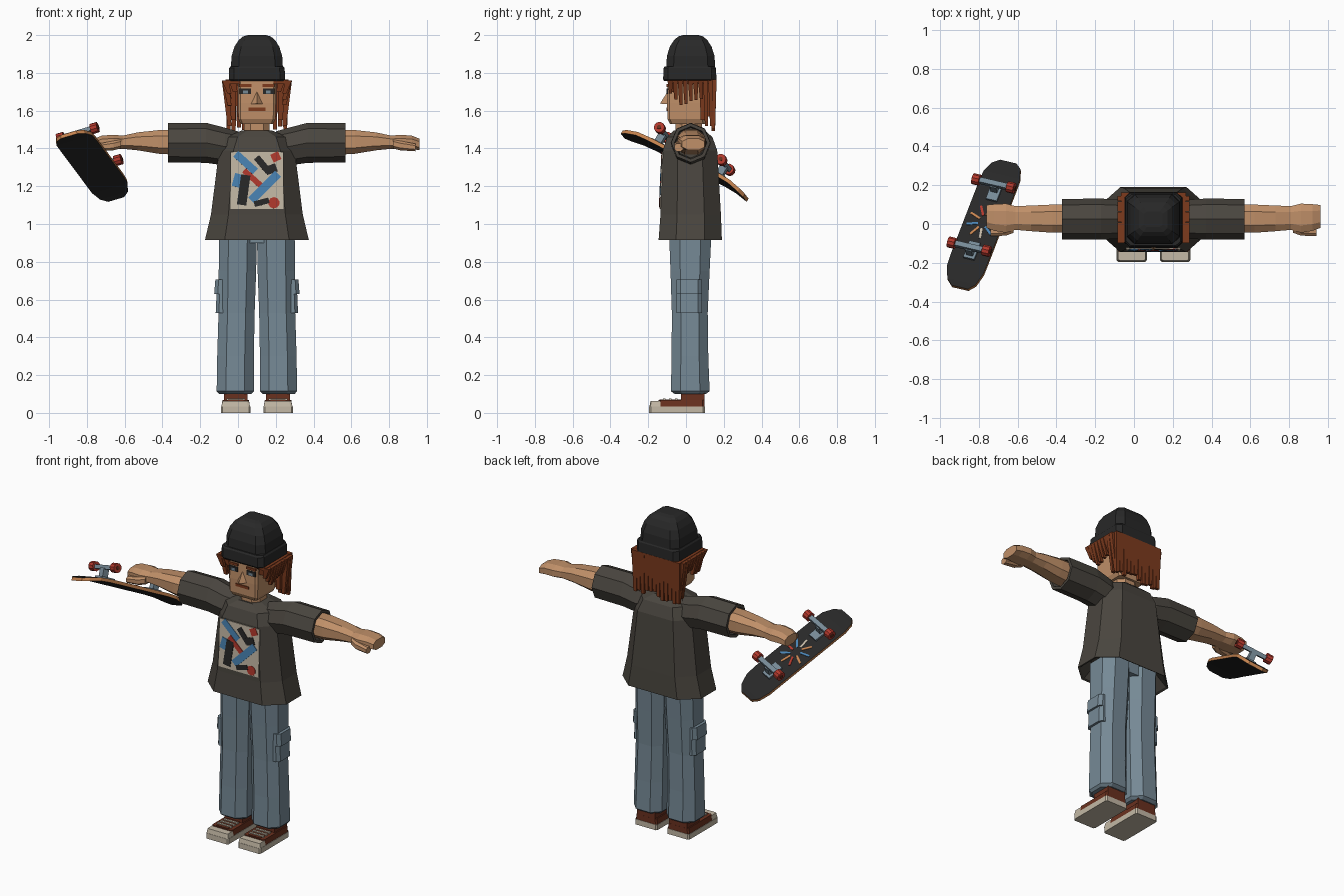
import bpy, bmesh, math, random
from mathutils import Matrix, Vector

random.seed(4)
old = bpy.data.objects.get("Cube")
if old:
    bpy.data.objects.remove(old)
CX = 0.1  # body centre line


def material(name, hexcode):
    lin = [(int(hexcode[i:i + 2], 16) / 255) ** 2.2 for i in (0, 2, 4)] + [1]
    m = bpy.data.materials.new(name)
    m.use_nodes = True
    m.diffuse_color = lin
    m.node_tree.nodes["Principled BSDF"].inputs["Base Color"].default_value = lin
    return m


charcoal = material("charcoal cloth", "4b4741")
black = material("black", "2c2c2c")
skin = material("skin", "be8e68")
hair = material("auburn", "7c3d23")
denim = material("denim", "75889a".replace("9a", "94"))
cream = material("cream", "c2b7a4")
red = material("red", "b03b30")
blue = material("blue", "4a82b2")
orange = material("wood orange", "c48250")
brown = material("shoe brown", "693424")


def finish(name, bm, mats, matrix=None):
    bmesh.ops.recalc_face_normals(bm, faces=bm.faces)
    me = bpy.data.meshes.new(name)
    bm.to_mesh(me)
    bm.free()
    for m in mats if isinstance(mats, list) else [mats]:
        me.materials.append(m)
    ob = bpy.data.objects.new(name, me)
    if matrix:
        ob.matrix_world = matrix
    bpy.context.collection.objects.link(ob)
    return ob


def loft(name, rings, mat, matrix=None):
    bm = bmesh.new()
    rows = [[bm.verts.new(p) for p in r] for r in rings]
    for a, b in zip(rows, rows[1:]):
        n = len(a)
        for i in range(n):
            bm.faces.new((a[i], a[(i + 1) % n], b[(i + 1) % n], b[i]))
    bm.faces.new(rows[0])
    bm.faces.new(rows[-1])
    return finish(name, bm, mat, matrix)


def ring(t, a0, a1, b0, b1, ca=0.3, cb=0.3, axis="z"):
    """Chamfered rectangle across the given axis."""
    u, v = (a1 - a0) / 2 * ca, (b1 - b0) / 2 * cb
    pts = [(a0 + u, b0), (a1 - u, b0), (a1, b0 + v), (a1, b1 - v),
           (a1 - u, b1), (a0 + u, b1), (a0, b1 - v), (a0, b0 + v)]
    return [(t, a, b) if axis == "x" else (a, b, t) for a, b in pts]


def box(name, loc, size, mat, matrix=None, rot=None):
    m = Matrix.Translation(loc) @ (rot or Matrix()) @ Matrix.Diagonal((*size, 1))
    bm = bmesh.new()
    bmesh.ops.create_cube(bm, size=1, matrix=m)
    return finish(name, bm, mat, matrix)


def cylinder(name, loc, r, depth, mat, axis, matrix=None, n=10):
    bm = bmesh.new()
    m = Matrix.Translation(loc) @ Matrix.Rotation(math.pi / 2, 4, axis)
    bmesh.ops.create_cone(bm, cap_ends=True, segments=n, radius1=r, radius2=r, depth=depth, matrix=m)
    return finish(name, bm, mat, matrix)


# Shirt body: flared hem, sloping shoulders, recessed underside
loft("shirt", [ring(z, CX - w, CX + w, f, b, 0.38, 0.55) for z, w, f, b in (
    (0.99, 0.2, -0.1, 0.14), (0.92, 0.26, -0.135, 0.18), (0.915, 0.275, -0.145, 0.19),
    (1.05, 0.243, -0.135, 0.185), (1.39, 0.2, -0.123, 0.165),
    (1.46, 0.165, -0.1, 0.14), (1.495, 0.08, -0.065, 0.1))], charcoal)

# Printed front panel with scattered shapes
panel = Matrix.Translation((CX, -0.1292, 1.23)) @ Matrix.Rotation(math.pi / 2 - 0.035, 4, "X")
box("print_panel", (0, 0, 0.001), (0.28, 0.3, 0.006), cream, panel)
shapes = [(-0.06, 0.095, 0.14, 0.04, -42, blue), (0.1, 0.125, 0.045, 0.045, 25, red),
          (0.03, 0.085, 0.1, 0.035, -50, black), (0.075, 0.06, 0.06, 0.045, 20, black),
          (-0.1, 0, 0.05, 0.07, -15, blue), (-0.02, 0.01, 0.13, 0.03, -42, red),
          (0.04, -0.035, 0.2, 0.045, 45, blue), (-0.07, -0.05, 0.05, 0.16, -8, black),
          (0.025, -0.115, 0.08, 0.03, 15, black)]
for i, (u, v, w, h, deg, mat) in enumerate(shapes):
    box("print_shape", (u, v, 0.004 + i * 0.0004), (w, h, 0.004), mat, panel,
        Matrix.Rotation(math.radians(deg), 4, "Z"))
cylinder("print_dot", (0.09, -0.11, 0.004), 0.03, 0.006, red, "X",
         panel @ Matrix.Translation((0, -0.114, 0.114)) @ Matrix.Rotation(math.pi / 2, 4, "X"))

for s in (-1, 1):
    side = "left" if s > 0 else "right"
    # Sleeve with a hollow cuff
    sleeve = []
    for t, z, r in ((0.1, 1.41, 0.08), (0.17, 1.41, 0.1), (0.27, 1.43, 0.106),
                    (0.47, 1.43, 0.104), (0.47, 1.43, 0.086), (0.43, 1.43, 0.08)):
        sleeve.append([(CX + s * t, 0.025 + r * math.sin(k * math.pi / 4),
                        z + r * math.cos(k * math.pi / 4)) for k in range(8)])
    loft(side + "_sleeve", sleeve, charcoal)
    # Bare arm and flat hand
    loft(side + "_arm", [ring(CX + s * t, y0, y1, z0, z1, 0.5, 0.5, "x") for t, y0, y1, z0, z1 in (
        (0.4, -0.045, 0.1, 1.365, 1.5), (0.52, -0.045, 0.1, 1.372, 1.497), (0.63, -0.037, 0.095, 1.39, 1.485),
        (0.71, -0.03, 0.092, 1.398, 1.468), (0.76, -0.045, 0.105, 1.395, 1.472),
        (0.82, -0.035, 0.102, 1.395, 1.468), (0.86, -0.02, 0.098, 1.392, 1.452))], skin)
    loft(side + "_thumb", [ring(CX + s * t, y0, y1, z0, z1, 0.5, 0.5, "x") for t, y0, y1, z0, z1 in (
        (0.72, -0.045, 0.02, 1.4, 1.45), (0.76, -0.06, 0, 1.39, 1.44), (0.84, -0.062, -0.015, 1.385, 1.425))], skin)
    # Baggy trouser leg
    loft(side + "_leg", [ring(z, *sorted((CX + s * i, CX + s * o)), y0, y1, 0.5, 0.5) for z, i, o, y0, y1 in (
        (0.1, 0.03, 0.2, -0.06, 0.105), (0.115, 0.016, 0.213, -0.08, 0.125), (0.3, 0.016, 0.21, -0.076, 0.118),
        (0.53, 0.012, 0.203, -0.075, 0.115), (0.75, 0.004, 0.202, -0.082, 0.125),
        (0.96, 0, 0.2, -0.09, 0.135))], denim)
    # Cargo pocket and flap
    for part, z0, z1, out in (("pocket", 0.53, 0.66, 0.218), ("pocket_flap", 0.63, 0.705, 0.226)):
        loft(side + "_" + part, [ring(z, *sorted((CX + s * 0.15, CX + s * o)), -0.05, 0.085, 0.5, 0.3)
                                 for z, o in ((z0, out), (z1, out - 0.006))], denim)
    # Shoe: sole, toe cap, upper, ankle, laces
    x = CX + s * 0.112
    loft(side + "_sole", [ring(z, x - 0.078, x + 0.078, -0.195, 0.1, 0.1, 0.06) for z in (0, 0.034)], cream)
    loft(side + "_toe_cap", [ring(z, x - w, x + w, f, -0.13, 0.15, 0.15)
                             for z, w, f in ((0.03, 0.077, -0.194), (0.062, 0.07, -0.188))], cream)
    loft(side + "_shoe_upper", [ring(z, x - w, x + w, -0.145, 0.098, 0.1, 0.08)
                                for z, w in ((0.03, 0.076), (0.068, 0.07))], brown)
    box(side + "_shoe_ankle", (x, 0.035, 0.085), (0.125, 0.125, 0.05), brown)
    box(side + "_tongue", (x, -0.075, 0.067), (0.08, 0.13, 0.01), brown)
    for k in range(3):
        box(side + "_lace", (x, -0.115 + k * 0.032, 0.073), (0.1, 0.014, 0.008), cream)

box("trouser_seat", (CX, 0.022, 0.935), (0.3, 0.19, 0.07), denim)

# Head and neck
loft("neck", [ring(z, CX - 0.068, CX + 0.068, -0.055, 0.085, 0.5, 0.5) for z in (1.45, 1.56)], skin)
loft("head", [ring(z, CX - w, CX + w, f, 0.1, 0.12, 0.12) for z, w, f in (
    (1.53, 0.085, -0.085), (1.555, 0.098, -0.098), (1.64, 0.1, -0.1), (1.78, 0.1, -0.095))], skin)
bm = bmesh.new()
tri = [bm.verts.new(p) for p in ((CX - 0.035, -0.095, 1.635), (CX + 0.035, -0.095, 1.635),
                                 (CX, -0.095, 1.705), (CX, -0.138, 1.637))]
for f in ((0, 1, 2), (0, 1, 3), (1, 2, 3), (2, 0, 3)):
    bm.faces.new([tri[i] for i in f])
finish("nose", bm, skin)
box("mouth", (CX, -0.1, 1.607), (0.09, 0.008, 0.017), hair)
for s in (-1, 1):
    box("eye", (CX + s * 0.062, -0.098, 1.703), (0.06, 0.008, 0.03), black)
    box("iris", (CX + s * 0.06, -0.1, 1.7), (0.025, 0.008, 0.016), denim)
    box("eyebrow", (CX + s * 0.062, -0.099, 1.733), (0.065, 0.009, 0.014), hair)

# Knitted hat: folded band and squared dome
loft("hat_band", [ring(z, CX - w, CX + w, 0.02 - w + 0.008, 0.02 + w - 0.008, 0.18, 0.18)
                  for z, w in ((1.757, 0.143), (1.765, 0.149), (1.825, 0.147), (1.835, 0.14))], black)
loft("hat_dome", [ring(z, CX - w, CX + w, 0.025 - w + 0.008, 0.025 + w - 0.008, 0.3, 0.3) for z, w in (
    (1.82, 0.138), (1.89, 0.134), (1.94, 0.118), (1.975, 0.095), (1.993, 0.073), (2, 0.048))], black)


# Hair: cap under the hat and hanging tapered strands
def strand(top, bottom, wx, wy):
    loft("hair_strand", [[(p[0] + i * wx * k, p[1] + j * wy * k, p[2]) for i, j in
                          ((-1, -1), (1, -1), (1, 1), (-1, 1))] for p, k in ((top, 0.5), (bottom, 0.3))], hair)


box("hair_cap", (CX, 0.03, 1.752), (0.33, 0.25, 0.022), hair)
box("hair_back", (CX, 0.115, 1.67), (0.21, 0.05, 0.2), hair)
for k in range(12):
    x = CX - 0.15 + k * 0.3 / 11
    strand((x, 0.147, 1.765), (x, 0.145, random.uniform(1.49, 1.54)), 0.034, 0.03)
for s in (-1, 1):
    for k in range(9):
        y = -0.085 + k * 0.027
        end = random.uniform(1.62, 1.67) if 0 < k < 7 else (1.69 if k == 0 else 1.52)
        strand((CX + s * 0.168, y, 1.76), (CX + s * 0.145, y + 0.004, end), 0.035, 0.026)
    strand((CX + s * 0.13, -0.07, 1.76), (CX + s * 0.115, -0.07, 1.7), 0.04, 0.03)
    strand((CX + s * 0.13, 0.09, 1.76), (CX + s * 0.125, 0.09, 1.55), 0.04, 0.04)

# Skateboard held wheels-up, built in its own tilted frame
W = Vector((0.937, -0.219, 0.276)).normalized()
L = Vector((0.354, 0.832, -0.426))
L = (L - W * L.dot(W)).normalized()
board = Matrix((W, L, W.cross(L))).transposed().to_4x4()
board.translation = Vector((-0.776, 0.011, 1.337))
half = [(0.385, 0.045, -0.026), (0.355, 0.078, -0.018), (0.29, 0.1, -0.004), (0.22, 0.102, 0)]
deck_rings = [(-l, w, n) for l, w, n in half] + [(l, w, n) for l, w, n in reversed(half)]
deck = loft("skateboard_deck", [[(-w, l, n - 0.02), (w, l, n - 0.02), (w, l, n), (-w, l, n)]
                                for l, w, n in deck_rings], [black, orange], board)
for p in deck.data.polygons:
    p.material_index = 0 if abs(p.normal.z) > 0.6 else 1
for e in (-1, 1):
    c = e * 0.194
    box("truck_plate", (0, c - e * 0.015, 0.006), (0.06, 0.1, 0.014), denim, board)
    box("truck_post", (0, c, 0.035), (0.035, 0.04, 0.055), denim, board)
    box("truck_axle", (0, c, 0.068), (0.17, 0.028, 0.024), denim, board)
    for s in (-1, 1):
        cylinder("wheel", (s * 0.095, c, 0.07), 0.029, 0.038, red, "Y", board)
        cylinder("wheel_hub", (s * 0.115, c, 0.07), 0.012, 0.008, brown, "Y", board, 6)
# Painted sunburst on the deck
for k, mat in enumerate((red, blue, orange, red, orange, blue, orange, cream, blue)):
    a = k * math.tau / 9
    box("deck_stripe", (0.055 * math.cos(a), 0.07 * math.sin(a), 0.001), (0.06, 0.012, 0.005), mat, board,
        Matrix.Rotation(a, 4, "Z"))
